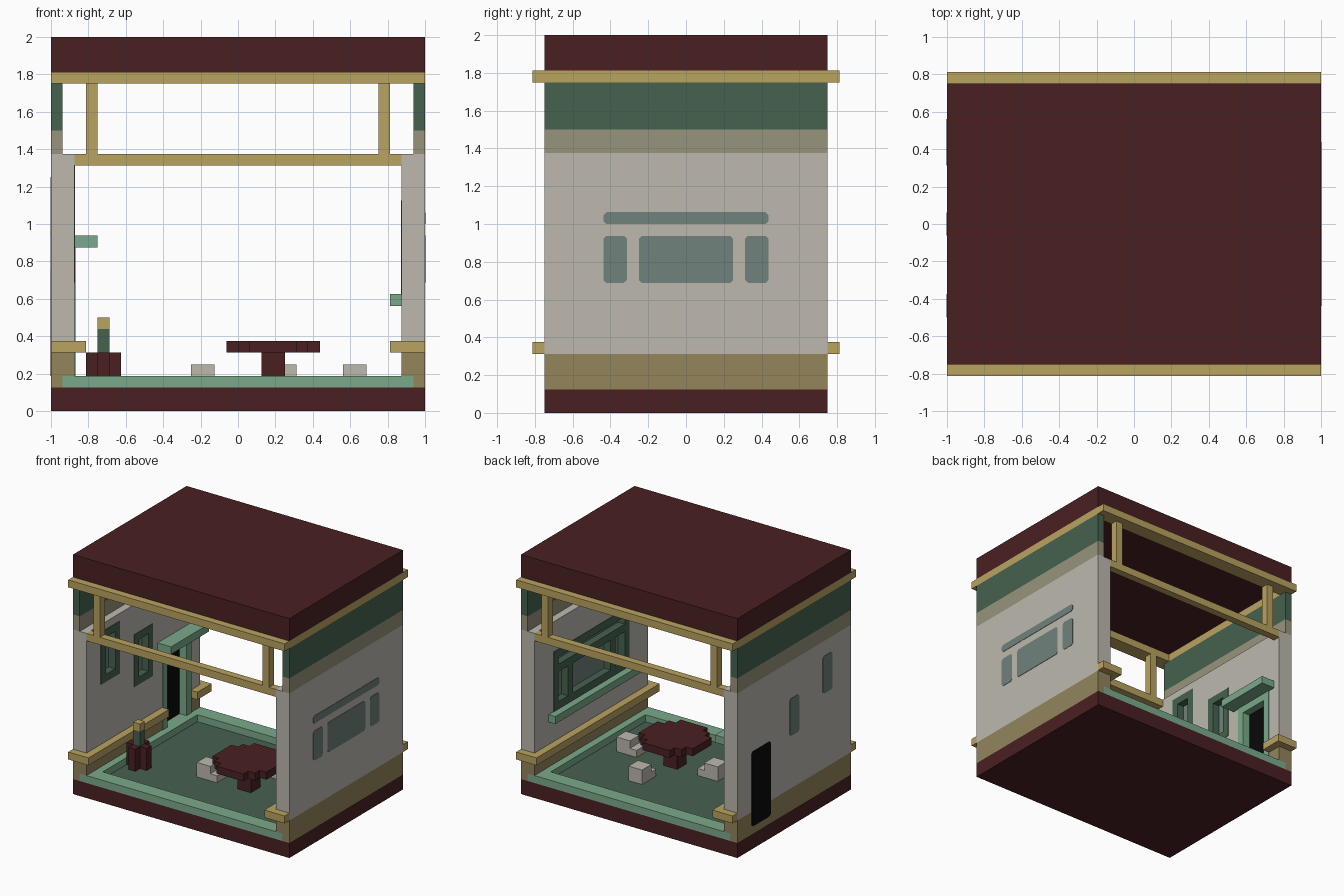
import bpy, bmesh
from mathutils import Vector

cube = bpy.data.objects.get("Cube")
if cube:
    bpy.data.objects.remove(cube, do_unlink=True)

U = 0.0625  # grid step


def material(name, rgb):
    lin = [((c / 255 + 0.055) / 1.055) ** 2.4 if c > 10 else c / 255 / 12.92 for c in rgb] + [1]
    m = bpy.data.materials.new(name)
    m.use_nodes = True
    m.diffuse_color = lin
    m.node_tree.nodes["Principled BSDF"].inputs["Base Color"].default_value = lin
    return m


MAROON = material("maroon wood", (74, 32, 34))
GOLD = material("gold wood", (186, 163, 96))
GREEN = material("dark green", (70, 98, 79))
MINT = material("mint green", (122, 170, 138))
PLASTER = material("plaster", (189, 185, 175))
TAUPE = material("taupe", (153, 148, 125))
OLIVE = material("olive tan", (147, 133, 92))
GLASS = material("teal glass", (112, 130, 124))
BLACK = material("black door", (9, 9, 9))


def finish(name, bm, mat):
    bmesh.ops.recalc_face_normals(bm, faces=bm.faces)
    me = bpy.data.meshes.new(name)
    bm.to_mesh(me)
    bm.free()
    me.materials.append(mat)
    ob = bpy.data.objects.new(name, me)
    bpy.context.scene.collection.objects.link(ob)
    return ob


def boxes(name, mat, *spans):
    """One object from boxes given as (x0, x1, y0, y1, z0, z1)."""
    bm = bmesh.new()
    for x0, x1, y0, y1, z0, z1 in spans:
        lo = Vector((min(x0, x1), min(y0, y1), z0))
        hi = Vector((max(x0, x1), max(y0, y1), z1))
        for v in bmesh.ops.create_cube(bm, size=1)["verts"]:
            v.co = [(l + h) / 2 + c * (h - l) for l, h, c in zip(lo, hi, v.co)]
    return finish(name, bm, mat)


def prism(name, mat, pts, vec):
    """Extrude a polygon along a vector."""
    bm = bmesh.new()
    face = bm.faces.new([bm.verts.new(p) for p in pts])
    ext = bmesh.ops.extrude_face_region(bm, geom=[face])["geom"]
    bmesh.ops.translate(bm, vec=vec, verts=[g for g in ext if isinstance(g, bmesh.types.BMVert)])
    return finish(name, bm, mat)


def plate(name, mat, x, dx, y0, y1, z0, z1, c=0.016):
    """Thin panel on a side wall with clipped corners."""
    pts = [(y0 + c, z0), (y1 - c, z0), (y1, z0 + c), (y1, z1 - c),
           (y1 - c, z1), (y0 + c, z1), (y0, z1 - c), (y0, z0 + c)]
    return prism(name, mat, [(x, y, z) for y, z in pts], (dx, 0, 0))


def cut(targets, holes, mat):
    """Carve recesses out of the targets, lining them with a material."""
    cutter = boxes("recess_cutter", mat, *holes)
    cutter.hide_render = True
    for ob in targets:
        mod = ob.modifiers.new("recess", 'BOOLEAN')
        mod.operation, mod.solver, mod.object = 'DIFFERENCE', 'EXACT', cutter
        mod.material_mode = 'TRANSFER'
        bpy.context.view_layer.update()
        dg = bpy.context.evaluated_depsgraph_get()
        me = bpy.data.meshes.new_from_object(ob.evaluated_get(dg))
        ob.modifiers.clear()
        ob.data = me
    bpy.data.objects.remove(cutter, do_unlink=True)


# Base, sunken floor and raised border
boxes("base", MAROON, (-1, 1, -.75, .75, 0, .125))
boxes("floor", GREEN, (-.82, .82, -.63, .63, .12, .129))
boxes("floor_border", MINT,
      *[(-.9375, .9375, s * .625, s * .75, .125, .1875) for s in (-1, 1)],
      *[(s * .8125, s * .9375, -.625, .625, .125, .1875) for s in (-1, 1)])

# Roof and the beam ring under it
boxes("roof", MAROON, (-1, 1, -.75, .75, 1.8125, 2))
boxes("roof_beams", GOLD,
      *[(-1, 1, s * .6875, s * .8125, 1.75, 1.8125) for s in (-1, 1)],
      *[(s * .9375, s * 1, -.6875, .6875, 1.75, 1.8125) for s in (-1, 1)])

# Rail and short posts across each open end
for s, end in ((-1, "front"), (1, "back")):
    y0, y1 = s * .6875, s * .75
    boxes(end + "_rail", GOLD, (-.875, .875, y0, y1, 1.3125, 1.375),
          *[(t * .75, t * .8125, y0, y1, 1.375, 1.75) for t in (-1, 1)])

# Window openings as (y0, y1, z0, z1), and the door
BIG = [(-.4375, .4375, 1.0, 1.0625), (-.4375, -.3125, .6875, .9375),
       (-.25, .25, .6875, .9375), (.3125, .4375, .6875, .9375)]
SMALL = [(-.0625, .0625, .75, 1.0625), (-.5, -.375, .9375, 1.25)]
DOOR = (.3125, .5625, .1875, .8125)

# Side walls in coloured bands, with recessed windows inside and flat panes outside
for s, side, panes in ((1, "left", BIG), (-1, "right", SMALL)):
    lower = boxes(side + "_wall_base", OLIVE, (s * .875, s, -.75, .75, .1875, .3125))
    boxes(side + "_wall_foot", OLIVE, (s * .9375, s, -.75, .75, .125, .1875))
    wall = boxes(side + "_wall", PLASTER, (s * .875, s, -.75, .75, .3125, 1.375))
    boxes(side + "_wall_band", TAUPE, (s * .9375, s, -.75, .75, 1.375, 1.5))
    boxes(side + "_wall_top", GREEN, (s * .9375, s, -.75, .75, 1.5, 1.75))
    frames = [(-.5, .5, .625, 1.125)] if s > 0 else [
        (a - U, b + U, c - U, d + U) for a, b, c, d in SMALL]
    frame = boxes(side + "_window_frame", GREEN,
                  *[(s * .871, s * .88, *f) for f in frames])
    cut([wall, frame], [(s * .8, s * .9375, *p) for p in panes], GREEN)
    for p in panes:
        plate(side + "_outer_pane", GLASS, s * .998, s * .005, *p)
        boxes(side + "_inner_pane", GLASS, (s * .933, s * .94, *p))
    if s < 0:
        a, b, c, d = DOOR
        door_frame = boxes("door_frame", MINT, (-.88, -.869, a - U, b + U, c, d + U))
        cut([lower, wall, door_frame], [(-.8, -.9375, *DOOR)], MINT)
        plate("door_outside", BLACK, -.998, -.005, *DOOR)
        boxes("door_inside", BLACK, (-.94, -.933, *DOOR))
    # Wainscot rail, wrapping the wall ends and broken at the door
    runs = [(-.8125, .8125)] if s > 0 else [(-.8125, .25), (.625, .8125)]
    boxes(side + "_wainscot_rail", GOLD,
          *[(s * .8125, s * .875, a, b, .3125, .375) for a, b in runs],
          *[(s * .875, s, t * .75, t * .8125, .3125, .375) for t in (-1, 1)])

boxes("door_canopy", MINT, (-.875, -.75, .1875, .6875, .875, .9375))
boxes("window_sill", MINT, (.8125, .875, -.5625, .5625, .5625, .625))

# Round stepped table: half-width per half-depth, mirrored into an outline
steps = [(4, 2), (3, 2), (3, 3), (2, 3), (2, 4)]
quarter = [(4, 0)] + steps
outline = []
for sx, sy, order in ((1, 1, 1), (-1, 1, -1), (-1, -1, 1), (1, -1, -1)):
    outline += [(sx * x, sy * y) for x, y in steps[::order]]
prism("table_top", MAROON, [(.1875 + x * U, -.125 + y * U, .3125) for x, y in outline], (0, 0, U))
boxes("table_leg", MAROON, (.125, .25, -.1875, -.0625, .125, .3125))

# Seats: tall back block with a low step toward the table
boxes("right_seat", PLASTER, (-.25, -.125, -.1875, -.0625, .125, .25),
      (-.125, -.0625, -.1875, -.0625, .125, .1875))
boxes("left_seat", PLASTER, (.5625, .6875, -.1875, -.0625, .125, .25),
      (.5, .5625, -.1875, -.0625, .125, .1875))
boxes("back_seat", PLASTER, (.1875, .3125, .1875, .3125, .125, .25),
      (.1875, .3125, .125, .1875, .125, .1875))

# Small pillar on a cross-shaped stand
cx, cy, h = -.71875, -.28125, U / 2
plus = [(3, 1), (1, 1), (1, 3), (-1, 3), (-1, 1), (-3, 1),
        (-3, -1), (-1, -1), (-1, -3), (1, -3), (1, -1), (3, -1)]
prism("pillar_stand", MAROON, [(cx + x * h, cy + y * h, .125) for x, y in plus], (0, 0, .1875))
boxes("pillar_shaft", GREEN, (cx - h, cx + h, cy - h, cy + h, .3125, .4375))
boxes("pillar_cap", GOLD, (cx - h, cx + h, cy - h, cy + h, .4375, .5))
